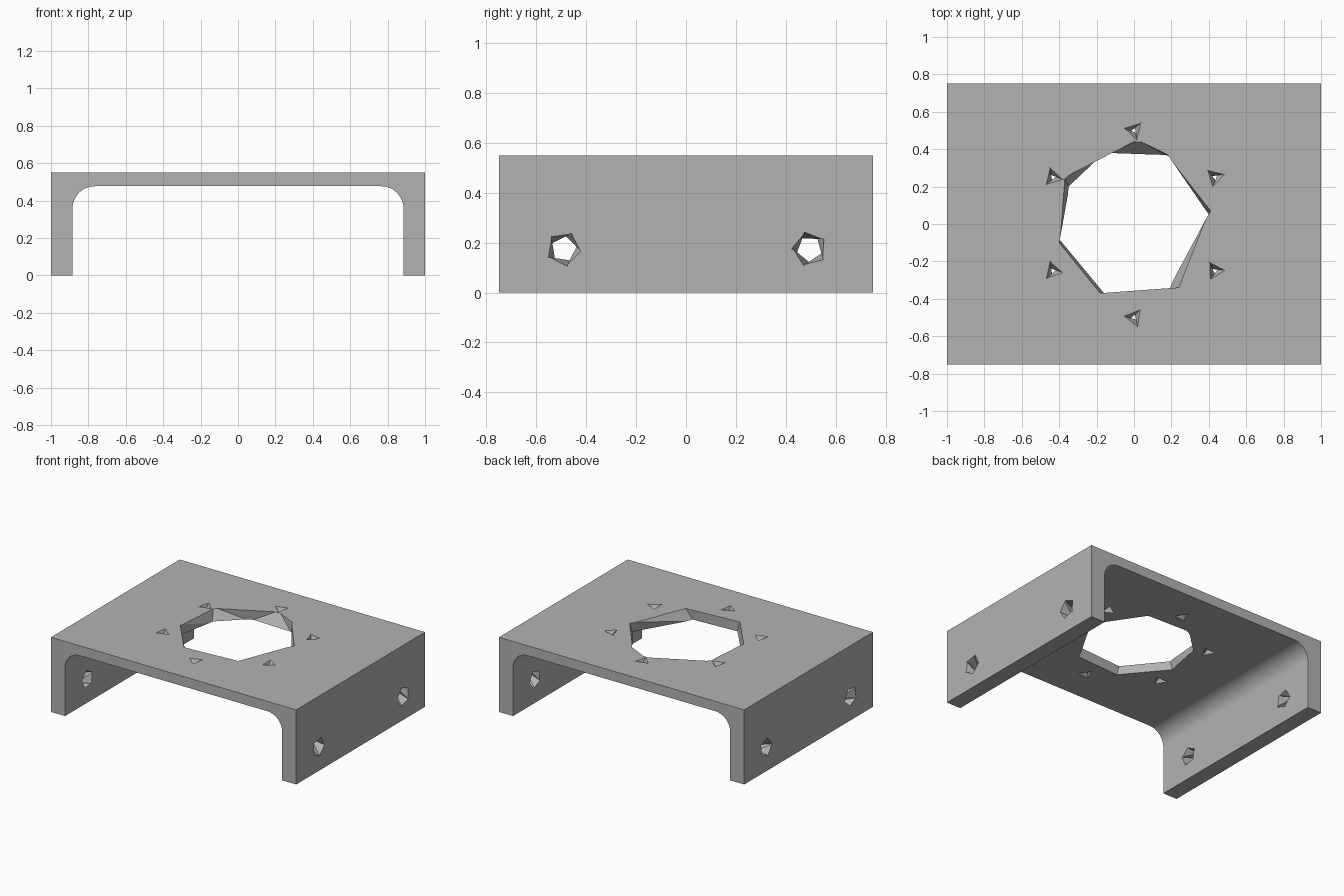
import bpy
import bmesh
from math import cos, sin, radians
from mathutils import Vector

old = bpy.data.objects.get("Cube")
if old:
    bpy.data.objects.remove(old, do_unlink=True)

HEIGHT, DEPTH, PLATE, WALL, FILLET = 0.55, 0.75, 0.073, 0.115, 0.12

grey = bpy.data.materials.new("metal grey")
grey.use_nodes = True
grey.diffuse_color = (0.45, 0.45, 0.45, 1)
grey.node_tree.nodes["Principled BSDF"].inputs["Base Color"].default_value = grey.diffuse_color


def make_object(name, bm):
    bmesh.ops.recalc_face_normals(bm, faces=bm.faces)
    mesh = bpy.data.meshes.new(name)
    bm.to_mesh(mesh)
    bm.free()
    mesh.materials.append(grey)
    obj = bpy.data.objects.new(name, mesh)
    bpy.context.collection.objects.link(obj)
    return obj


def loft(bm, start, end):
    """Closed solid between two rings, with triangulated faceted sides."""
    a = [bm.verts.new(p) for p in start]
    b = [bm.verts.new(p) for p in end]
    bm.faces.new(a)
    bm.faces.new(b)
    for i in range(len(a)):
        j = (i + 1) % len(a)
        bm.faces.new((a[i], a[j], b[j]))
        bm.faces.new((a[i], b[j], b[i]))


def stretch(outer, inner, over):
    """Extend two matching rings past the plate so the cut is clean."""
    pairs = [(Vector(p), Vector(q)) for p, q in zip(outer, inner)]
    return ([p + (p - q) * over for p, q in pairs],
            [q + (q - p) * over for p, q in pairs])


def ring(radius, sides, turn):
    return [(radius * cos(radians(turn + 360 * i / sides)),
             radius * sin(radians(turn + 360 * i / sides))) for i in range(sides)]


# Channel profile with rounded inner corners, extruded along y
inner_x, inner_z = 1 - WALL, HEIGHT - PLATE
half = [(1, HEIGHT), (1, 0), (inner_x, 0)]
for i in range(13):
    t = radians(90 * i / 12)
    half.append((inner_x - FILLET * (1 - cos(t)), inner_z - FILLET * (1 - sin(t))))
profile = half + [(-x, z) for x, z in reversed(half)]
bm = bmesh.new()
face = bm.faces.new([bm.verts.new((x, -DEPTH, z)) for x, z in profile])
extruded = bmesh.ops.extrude_face_region(bm, geom=[face])["geom"]
bmesh.ops.translate(bm, vec=(0, 2 * DEPTH, 0),
                    verts=[v for v in extruded if isinstance(v, bmesh.types.BMVert)])
bracket = make_object("bracket", bm)

# Large faceted opening in the plate
cut = bmesh.new()
rim = [(-.37, .24), (0, .44), (.18, .37), (.41, .07), (.24, -.34), (-.18, -.37), (-.4, -.1)]
under = [(-.35, .2), (-.14, .38), (.19, .36), (.41, .04), (.19, -.35), (-.16, -.37), (-.4, -.08)]
loft(cut, *stretch([(x, y, HEIGHT) for x, y in rim],
                   [(x, y, inner_z) for x, y in under], 0.15))

# Circle of six small three-sided bolt holes
for i, turn in enumerate((20, 50, 110, 112, 55, 5)):
    a = radians(30 + 60 * i)
    cx, cy = 0.5 * cos(a), 0.5 * sin(a)
    loft(cut, *stretch([(cx + u, cy + v, HEIGHT) for u, v in ring(.058, 3, turn)],
                       [(cx + u, cy + v, inner_z) for u, v in ring(.058, 3, turn + 38)], 0.1))

# Five-sided mounting holes in both side walls
for side in (-1, 1):
    for y, turn in ((-0.49, 65), (0.495, 35)):
        loft(cut, *stretch(
            [(side, y + u, 0.175 + v) for u, v in ring(.071, 5, turn)],
            [(side * inner_x, y + u, 0.175 + v) for u, v in ring(.068, 5, turn + 30)], 0.1))
cutter = make_object("hole_cutter", cut)
cutter.hide_render = True

# Cut the holes and finish the shading
boolean = bracket.modifiers.new("holes", 'BOOLEAN')
boolean.operation = 'DIFFERENCE'
boolean.solver = 'EXACT'
boolean.object = cutter
bpy.ops.object.select_all(action='DESELECT')
bracket.select_set(True)
bpy.context.view_layer.objects.active = bracket
bpy.ops.object.modifier_apply(modifier=boolean.name)
bpy.data.objects.remove(cutter, do_unlink=True)
bpy.ops.object.shade_smooth_by_angle(angle=radians(15))
